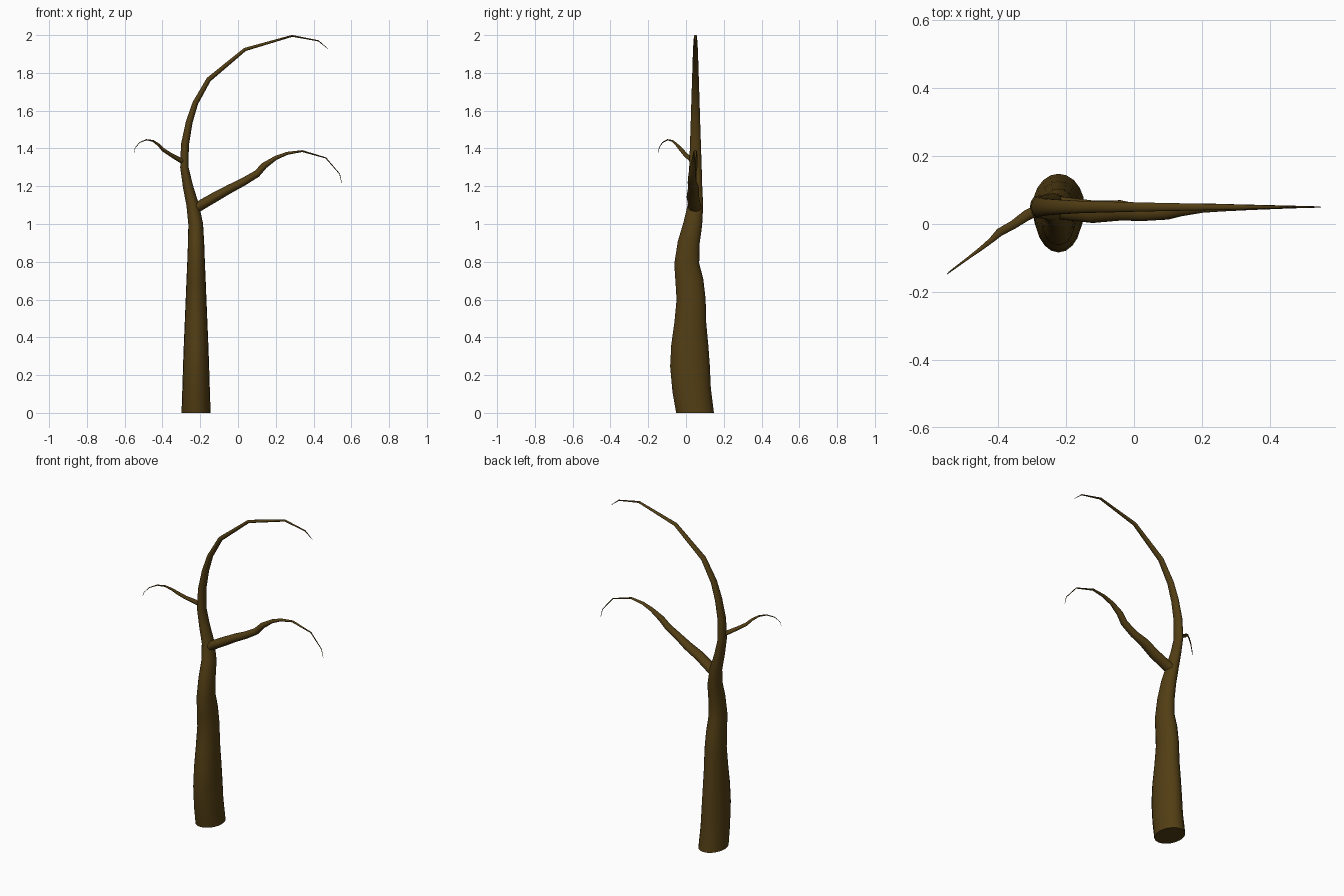
import bpy, bmesh, math
from mathutils import Vector

bark = bpy.data.materials.new("bark")
bark.diffuse_color = (0.085, 0.048, 0.007, 1)


def limb(name, stations, side, start_dir=None, sides=20):
    """Tapered tube; station = x, y, z, in-plane radius, sideways radius."""
    bm = bmesh.new()
    pts = [Vector(s[:3]) for s in stations]
    rings = []
    for i, s in enumerate(stations):
        t = (pts[min(i + 1, len(pts) - 1)] - pts[max(i - 1, 0)]).normalized()
        if i == 0 and start_dir:
            t = Vector(start_dir)
        b = Vector(side)
        b = (b - t * b.dot(t)).normalized()
        n = b.cross(t)
        rings.append([bm.verts.new(pts[i] + n * (s[3] * math.cos(a)) + b * (s[4] * math.sin(a)))
                      for a in (2 * math.pi * k / sides for k in range(sides))])
    for r0, r1 in zip(rings, rings[1:]):
        for k in range(sides):
            j = (k + 1) % sides
            bm.faces.new((r0[k], r0[j], r1[j], r1[k]))
    bm.faces.new(rings[0])
    bm.faces.new(rings[-1])
    bmesh.ops.recalc_face_normals(bm, faces=bm.faces)
    me = bpy.data.meshes.new(name)
    bm.to_mesh(me)
    bm.free()
    me.materials.append(bark)
    ob = bpy.data.objects.new(name, me)
    bpy.context.collection.objects.link(ob)
    bpy.ops.object.select_all(action='DESELECT')
    bpy.context.view_layer.objects.active = ob
    ob.select_set(True)
    bpy.ops.object.shade_smooth_by_angle(angle=math.radians(50))
    return ob


# Trunk, thinning into the long drooping top
limb("trunk", [
    (-.222, .048, 0, .077, .1),
    (-.222, .030, .12, .073, .102),
    (-.222, .021, .25, .069, .105),
    (-.222, .020, .36, .065, .098),
    (-.222, .023, .48, .060, .084),
    (-.222, .027, .60, .055, .077),
    (-.222, .018, .70, .051, .074),
    (-.222, .004, .79, .047, .066),
    (-.222, .014, .90, .043, .058),
    (-.224, .036, 1.0, .039, .050),
    (-.240, .050, 1.1, .033, .041),
    (-.265, .050, 1.2, .027, .036),
    (-.284, .050, 1.3, .022, .033),
    (-.281, .050, 1.42, .021, .029),
    (-.258, .050, 1.54, .018, .025),
    (-.226, .050, 1.64, .015, .022),
    (-.155, .050, 1.765, .013, .018),
    (.037, .050, 1.924, .009, .013),
    (.287, .050, 1.996, .005, .008),
    (.425, .050, 1.970, .003, .004),
    (.476, .050, 1.928, .001, .001),
], (0, 1, 0), (0, 0, 1))

# Large branch on the right
limb("right_branch", [
    (-.225, .048, 1.083, .027, .034),
    (-.12, .036, 1.144, .026, .033),
    (-.04, .040, 1.188, .023, .030),
    (.03, .032, 1.224, .021, .023),
    (.10, .034, 1.266, .019, .021),
    (.14, .042, 1.310, .017, .019),
    (.20, .047, 1.350, .011, .014),
    (.26, .048, 1.374, .008, .011),
    (.34, .049, 1.386, .005, .008),
    (.465, .05, 1.350, .003, .004),
    (.538, .05, 1.265, .002, .002),
    (.549, .05, 1.218, .001, .001),
], (0, 1, 0))

# Small twig on the left
limb("left_twig", [
    (-.275, .045, 1.320, .012, .016),
    (-.315, .026, 1.343, .012, .016),
    (-.355, -.002, 1.366, .010, .013),
    (-.395, -.024, 1.392, .009, .012),
    (-.420, -.048, 1.419, .007, .008),
    (-.450, -.072, 1.440, .005, .006),
    (-.485, -.098, 1.446, .003, .004),
    (-.520, -.124, 1.432, .002, .003),
    (-.544, -.142, 1.404, .001, .002),
    (-.550, -.147, 1.380, .001, .001),
], (.58, -.81, 0), sides=14)
